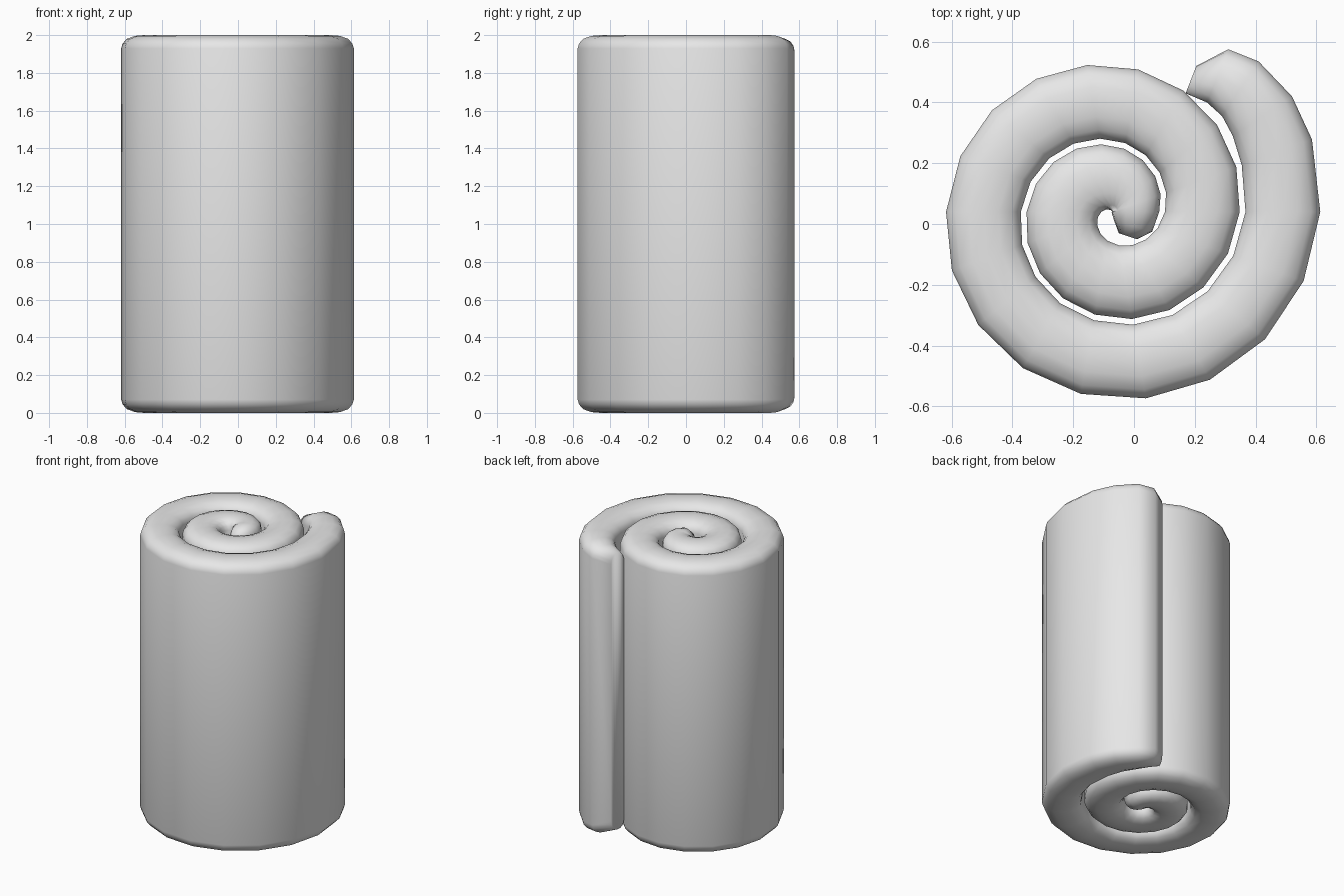
import bpy, bmesh, math
from mathutils import Vector

if "Cube" in bpy.data.objects:
    bpy.data.objects.remove(bpy.data.objects["Cube"])

CENTRE = Vector((-0.069, 0.04))   # spiral centre
PITCH, HALF, R0 = 0.265, 0.123, 0.559


def spiral_pair(step):
    """Outer and inner edge of the rolled sheet, 20 degrees per step inward."""
    a = math.radians(-20 * step)
    r = R0 - PITCH * step / 18
    d = Vector((math.cos(a), math.sin(a)))
    return CENTRE + d * (r + HALF), CENTRE + d * max(r - HALF, -0.005), 0.0


# Stations along the sheet: (outer point, inner point, height inset)
outer_end = [((0.205, 0.52), (0.17, 0.43), 0.05),
             ((0.31, 0.575), (0.24, 0.40), 0.015),
             ((0.41, 0.535), (0.29, 0.355), 0.0),
             ((0.52, 0.42), (0.325, 0.29), 0.0)]
inner_end = [((0.06, -0.025), (-0.065, 0.01), 0.015),
             ((0.01, -0.05), (-0.05, -0.03), 0.05)]
stations = outer_end + [spiral_pair(s) for s in range(-1, 37)] + inner_end

# Rounded cross-section: (fraction across thickness, height)
top = [(0, 1.93), (0.03, 1.955), (0.12, 1.98), (0.3, 1.996), (0.5, 2.0),
       (0.7, 1.996), (0.88, 1.98), (0.97, 1.955), (1, 1.93)]
section = top + [(u, 2 - z) for u, z in reversed(top)]

bm = bmesh.new()
rings = []
for o, i, inset in stations:
    o, i = Vector(o), Vector(i)
    ring = []
    for u, z in section:
        p = o.lerp(i, u)
        ring.append(bm.verts.new((p.x, p.y, 1 + (z - 1) * (1 - inset))))
    rings.append(ring)
n = len(section)
for a, b in zip(rings, rings[1:]):
    for k in range(n):
        bm.faces.new((a[k], a[(k + 1) % n], b[(k + 1) % n], b[k]))
# Close both ends with strips of quads
for ring in (rings[0], rings[-1]):
    for k in range(len(top) - 1):
        bm.faces.new((ring[k], ring[k + 1], ring[n - 2 - k], ring[n - 1 - k]))
bmesh.ops.recalc_face_normals(bm, faces=bm.faces[:])
for f in bm.faces:
    f.smooth = True

mesh = bpy.data.meshes.new("rolled_sheet")
bm.to_mesh(mesh)
bm.free()
mat = bpy.data.materials.new("light grey")
mat.diffuse_color = (0.8, 0.8, 0.8, 1)
mat.use_nodes = True
mat.node_tree.nodes["Principled BSDF"].inputs["Base Color"].default_value = mat.diffuse_color
mesh.materials.append(mat)
obj = bpy.data.objects.new("rolled_sheet", mesh)
bpy.context.collection.objects.link(obj)
